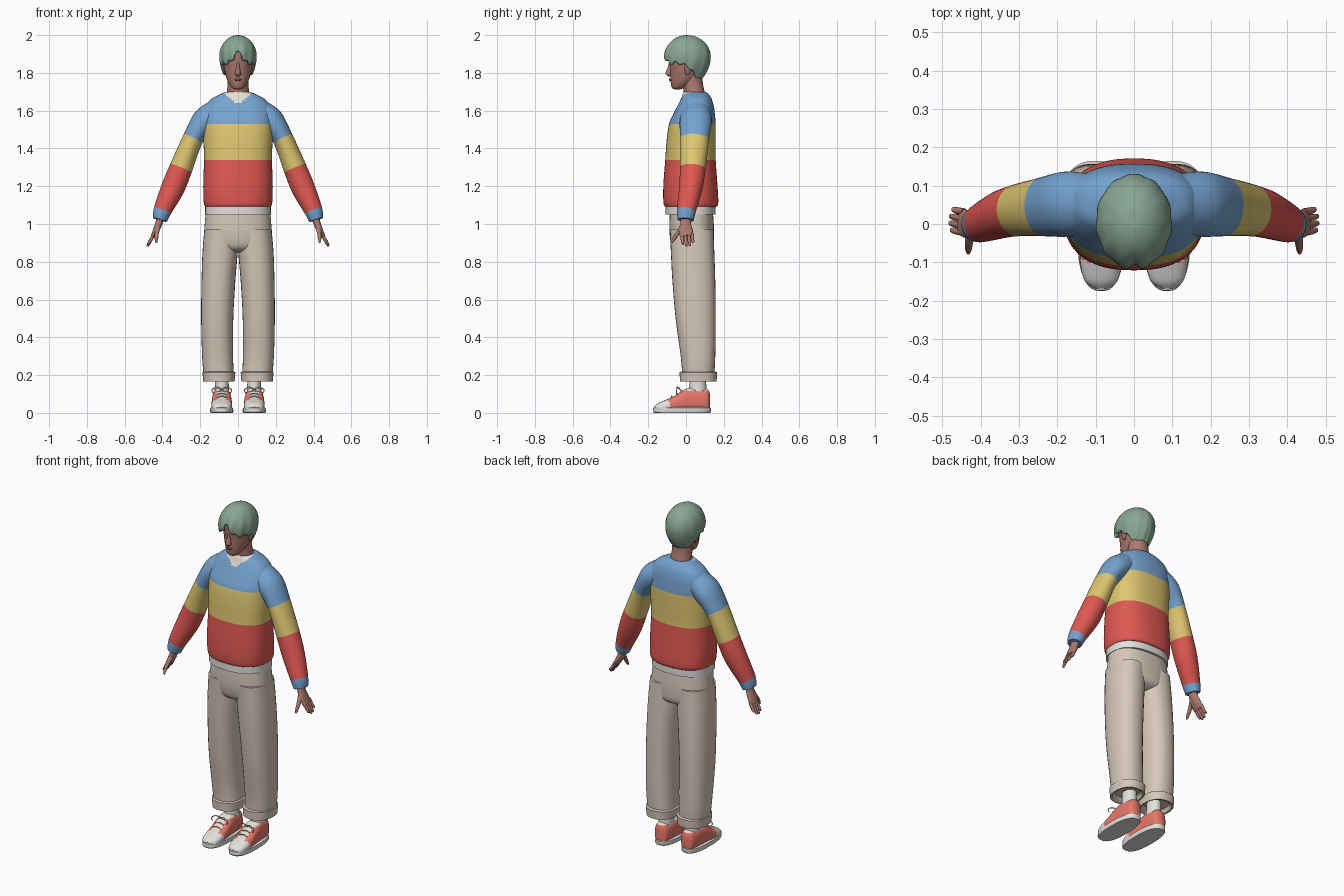
import bpy, bmesh, math
from mathutils import Vector

cube = bpy.data.objects.get("Cube")
if cube:
    bpy.data.objects.remove(cube, do_unlink=True)


def material(name, *rgb):
    """Flat material from 0-255 display values, stored as linear."""
    lin = [((c / 255 + 0.055) / 1.055) ** 2.4 for c in rgb] + [1.0]
    m = bpy.data.materials.new(name)
    m.use_nodes = True
    m.diffuse_color = lin
    node = next(n for n in m.node_tree.nodes if n.type == 'BSDF_PRINCIPLED')
    node.inputs["Base Color"].default_value = lin
    node.inputs["Roughness"].default_value = 0.8
    return m


HAIR = material("sage hair", 136, 166, 148)
SKIN = material("skin", 172, 122, 110)
LIPS = material("lips", 118, 74, 72)
BLUE = material("sweater blue", 117, 163, 208)
YELLOW = material("sweater yellow", 222, 198, 112)
RED = material("sweater red", 224, 88, 82)
PANTS = material("beige trousers", 214, 200, 186)
WHITE = material("white cloth", 226, 225, 222)
CORAL = material("coral shoe", 236, 122, 108)
CREAM = material("cream", 236, 228, 214)


def finish(name, bm, mats, angle=40):
    bmesh.ops.recalc_face_normals(bm, faces=bm.faces)
    me = bpy.data.meshes.new(name)
    bm.to_mesh(me)
    bm.free()
    for m in mats:
        me.materials.append(m)
    ob = bpy.data.objects.new(name, me)
    bpy.context.collection.objects.link(ob)
    bpy.ops.object.select_all(action='DESELECT')
    ob.select_set(True)
    bpy.context.view_layer.objects.active = ob
    bpy.ops.object.shade_smooth_by_angle(angle=math.radians(angle))
    return ob


def spline(a, b, c, d, t):
    return 0.5 * (2 * b + (c - a) * t + (2 * a - 5 * b + 4 * c - d) * t * t
                  + (3 * b - a - 3 * c + d) * t ** 3)


def loft(name, stations, mats, rule=None, n=4, seg=32, e=2.0, side=1):
    """Skin (centre, u, v) rings; rule(point, station) picks the material."""
    rings, last = [], len(stations) - 1
    for i in range(last):
        four = [stations[min(max(i + k, 0), last)] for k in (-1, 0, 1, 2)]
        for j in range(n):
            rings.append([spline(*(f[k] for f in four), j / n) for k in range(3)])
    rings.append(stations[-1])
    bm, loops = bmesh.new(), []
    for c, u, v in rings:
        loop = []
        for k in range(seg):
            a = math.tau * k / seg
            ca, sa = math.cos(a), math.sin(a)
            p = (c + u * math.copysign(abs(ca) ** (2 / e), ca)
                 + v * math.copysign(abs(sa) ** (2 / e), sa))
            loop.append(bm.verts.new((p.x * side, p.y, p.z)))
        loops.append(loop)
    for i, (lo, hi) in enumerate(zip(loops, loops[1:])):
        for k in range(seg):
            m = (k + 1) % seg
            f = bm.faces.new((lo[k], lo[m], hi[m], hi[k]))
            if rule:
                f.material_index = rule(f.calc_center_median(), (i + 0.5) / n)
    bm.faces.new(loops[0])
    cap = bm.faces.new(loops[-1])
    if rule:
        cap.material_index = rule(cap.calc_center_median(), last)
    return finish(name, bm, mats)


def level(z, x0, x1, y0, y1):
    """Horizontal ring from its extents."""
    return (Vector(((x0 + x1) / 2, (y0 + y1) / 2, z)),
            Vector(((x1 - x0) / 2, 0, 0)), Vector((0, (y1 - y0) / 2, 0)))


def mid(z, rx, y0, y1):
    return level(z, -rx, rx, y0, y1)


def path(points, ref=(0, 1, 0)):
    """Rings across a path of (x, y, z, half thickness, half width along ref)."""
    out = []
    for i, p in enumerate(points):
        a, b = points[max(i - 1, 0)], points[min(i + 1, len(points) - 1)]
        t = (Vector(b[:3]) - Vector(a[:3])).normalized()
        u = t.cross(Vector(ref)).normalized()
        out.append((Vector(p[:3]), u * p[3], u.cross(t) * p[4]))
    return out


# Sweater body: striped by height, with a cream V at the neck
def stripes(p, t):
    if p.y < 0.04 and p.z > 1.63 + 0.85 * abs(p.x):
        return 3
    return 2 if p.z < 1.34 else 1 if p.z < 1.53 else 0


SWEATER = [BLUE, YELLOW, RED, CREAM]
loft("sweater_body", [
    mid(1.09, .165, -.10, .15), mid(1.105, .18, -.118, .17), mid(1.2, .184, -.12, .167),
    mid(1.34, .18, -.11, .157), mid(1.45, .183, -.102, .157), mid(1.53, .184, -.09, .157),
    mid(1.58, .182, -.068, .153), mid(1.62, .172, -.048, .148), mid(1.66, .143, -.028, .137),
    mid(1.685, .10, -.018, .122), mid(1.698, .068, -.012, .108)],
    SWEATER, stripes, n=6, seg=72, e=2.4)
loft("undershirt_hem", [mid(1.05, .16, -.095, .14), mid(1.05, .174, -.108, .157),
                        mid(1.12, .174, -.108, .157)], [WHITE], n=1, seg=48, e=2.4)

# Neck, head and face
loft("neck", [mid(1.62, .064, -.015, .10), mid(1.69, .06, -.012, .10),
              mid(1.74, .055, -.018, .09), mid(1.8, .055, -.02, .085)], [SKIN])
loft("head", [mid(1.713, .015, -.06, -.03), mid(1.72, .03, -.074, -.01),
              mid(1.74, .046, -.08, .03), mid(1.775, .062, -.083, .07), mid(1.82, .073, -.085, .095),
              mid(1.87, .078, -.09, .1), mid(1.93, .076, -.088, .1), mid(1.97, .05, -.05, .07)],
     [SKIN], n=5)
loft("nose", [mid(1.782, .008, -.094, -.07), mid(1.79, .016, -.104, -.07),
              mid(1.802, .014, -.108, -.07), mid(1.83, .009, -.097, -.07),
              mid(1.855, .007, -.09, -.07)], [SKIN], seg=16)
loft("mouth", [mid(1.757, .008, -.087, -.07), mid(1.763, .02, -.09, -.07),
               mid(1.769, .012, -.089, -.07)], [LIPS], n=2, seg=16)

# Hair: a ribbed cap whose hem height follows the angle from the parting
HEM = [(0, 1.915), (.2, 1.89), (.45, 1.862), (.8, 1.85), (1.2, 1.852), (1.65, 1.83),
       (2.0, 1.79), (2.35, 1.767), (3.2, 1.765)]


def hem(d):
    for (a, za), (b, zb) in zip(HEM, HEM[1:]):
        if d <= b:
            return za + (zb - za) * (d - a) / (b - a)


bm = bmesh.new()
SEG, ROWS = 96, 20
crown = bm.verts.new((0, .01, 1.997))
rows = []
for r in range(1, ROWS + 1):
    t, row = r / ROWS, []
    for k in range(SEG):
        a = math.tau * k / SEG
        d = min(a, math.tau - a)
        bottom = hem(d) + .008 * math.sin(d * 14)
        phi = t * math.acos(max((bottom - 1.885) / .115, -1.05 + .04))  \
            if bottom > 1.885 - .115 else t * math.pi
        z = 1.885 + .115 * math.cos(phi)
        rad = math.sin(phi) if z > 1.885 else 1 - .34 * ((1.885 - z) / .115) ** 2
        rad *= 1 + .022 * t * math.sin(d * 12 + 5 * t) - .06 * t * math.exp(-(d / .13) ** 2)
        row.append(bm.verts.new((.099 * rad * math.sin(a), .006 - .124 * rad * math.cos(a), z)))
    rows.append(row)
for k in range(SEG):
    m = (k + 1) % SEG
    bm.faces.new((crown, rows[0][k], rows[0][m]))
    for lo, hi in zip(rows, rows[1:]):
        bm.faces.new((lo[k], hi[k], hi[m], lo[m]))
hair = finish("hair", bm, [HAIR])
thick = hair.modifiers.new("thickness", 'SOLIDIFY')
thick.thickness = .022

# Trouser seat
loft("trouser_seat", [mid(.85, .09, -.03, .10), mid(.875, .15, -.07, .14), mid(.93, .178, -.085, .148),
                      mid(1.0, .176, -.088, .147), mid(1.09, .168, -.085, .14)],
     [PANTS], seg=48, e=2.4)


def sleeve_rule(p, t):
    return 0 if t < 2 or t > 5 else 1 if t < 3 else 2


def shoe_rule(x):
    def rule(p, t):
        off = abs(abs(p.x) - x)
        toe = p.y < -.115 + .5 * off
        tongue = p.y < .03 and p.z > .05 and off < .024
        return 1 if toe else 2 if tongue or p.z > .118 else 0
    return rule


for side, tag in ((1, "left_"), (-1, "right_")):
    # Sleeve with stripes and a blue cuff
    loft(tag + "sleeve", path([
        (.11, .055, 1.595, .068, .075), (.175, .052, 1.545, .07, .085), (.237, .045, 1.453, .055, .077),
        (.302, .036, 1.295, .061, .068), (.345, .025, 1.19, .062, .062), (.40, .002, 1.07, .048, .05),
        (.414, -.002, 1.022, .038, .043)]), SWEATER, sleeve_rule, n=6, side=side)
    # Hand, fingers and thumb
    loft(tag + "palm", path([(.405, 0, 1.05, .022, .028), (.418, -.002, 1.005, .019, .028),
                             (.432, -.002, .97, .017, .037), (.45, .004, .935, .012, .035)]),
         [SKIN], seg=20, side=side)
    for i, drop in enumerate((.01, 0, .004, .02)):
        y = -.022 + .018 * i
        loft(tag + "finger_%d" % (i + 1), path([
            (.443, y, .95, .009, .009), (.462, y + .003, .915, .009, .009),
            (.478 - drop / 3, y + .006, .886 + drop, .007, .007),
            (.48 - drop / 3, y + .006, .881 + drop, .003, .003)]), [SKIN], seg=10, n=2, side=side)
    loft(tag + "thumb", path([(.424, -.02, .985, .012, .014), (.43, -.045, .95, .011, .011),
                              (.432, -.065, .92, .009, .009), (.432, -.076, .9, .004, .004)],
                             (1, 0, 0)), [SKIN], seg=12, n=3, side=side)
    # Ear
    loft(tag + "ear", [level(1.79, .07, .076, .0, .014), level(1.81, .07, .084, -.006, .026),
                       level(1.84, .07, .088, -.008, .03), level(1.855, .07, .078, .0, .02)],
         [SKIN], n=3, seg=12, side=side)
    # Trouser leg and turned-up cuff
    loft(tag + "trouser_leg", [
        level(.2, .022, .182, -.02, .15), level(.3, .026, .19, -.028, .155),
        level(.5, .025, .195, -.055, .157), level(.7, .014, .193, -.072, .155),
        level(.85, .002, .188, -.08, .15), level(.97, .0, .178, -.085, .146)],
        [PANTS], e=2.3, side=side)
    loft(tag + "trouser_cuff", [
        level(.19, .04, .165, .0, .13), level(.168, .026, .175, -.02, .15),
        level(.166, .018, .184, -.032, .162), level(.215, .014, .188, -.034, .165),
        level(.219, .024, .178, -.022, .152)], [PANTS], n=1, seg=48, e=2.3, side=side)
    # Sock and shoe
    loft(tag + "sock", [level(.09, .045, .125, .015, .11), level(.2, .052, .12, .02, .105)],
         [WHITE], n=1, side=side)
    slices = [(-.168, .018, .034), (-.15, .042, .05), (-.11, .053, .068), (-.06, .054, .09),
              (-.02, .052, .118), (.03, .049, .135), (.08, .046, .13), (.115, .037, .125),
              (.128, .016, .10)]
    loft(tag + "shoe_upper", [
        (Vector((.086, y, top / 2)), Vector((w, 0, 0)), Vector((0, 0, top / 2)))
        for y, w, top in slices], [CORAL, WHITE, CREAM], shoe_rule(.086), n=6, seg=48,
        e=2.5, side=side)
    loft(tag + "shoe_sole", [level(0, .028, .144, -.17, .128), level(.006, .024, .148, -.175, .132),
                             level(.026, .026, .146, -.174, .132), level(.03, .032, .14, -.168, .127)],
         [WHITE], n=1, seg=48, e=2.5, side=side)
    # Laces: cross bars and a bow
    for i in range(3):
        y, z = -.075 + .025 * i, .09 + .014 * i
        loft(tag + "lace_%d" % (i + 1), path([(.06, y, z - .008, .003, .004), (.086, y, z, .003, .004),
                                              (.112, y, z - .008, .003, .004)]),
             [WHITE], seg=8, n=3, side=side)
    for s in (-1, 1):
        loft(tag + "lace_bow_%s" % ("inner" if s < 0 else "outer"), path([
            (.086, -.03, .122, .003, .003), (.086 + s * .025, -.045, .137, .003, .003),
            (.086 + s * .052, -.05, .122, .003, .003), (.086 + s * .045, -.05, .105, .003, .003)]),
            [WHITE], seg=8, n=4, side=side)
